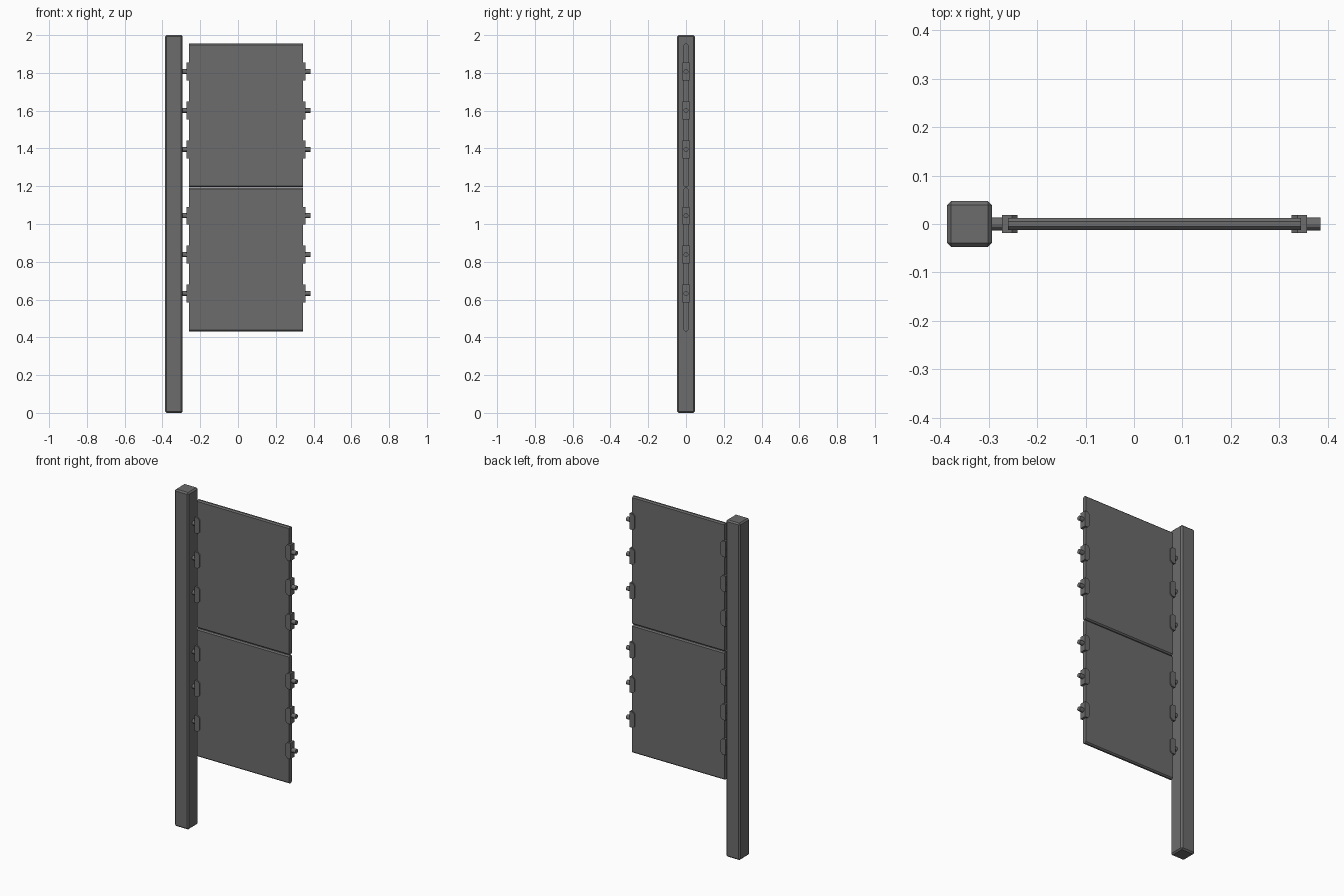
import bpy, bmesh
from math import pi
from mathutils import Matrix, Vector

cube = bpy.data.objects.get("Cube")
if cube:
    bpy.data.objects.remove(cube, do_unlink=True)

grey = bpy.data.materials.new("dark_grey")
grey.use_nodes = True
colour = (0.15, 0.15, 0.15, 1)
grey.diffuse_color = colour
grey.node_tree.nodes["Principled BSDF"].inputs["Base Color"].default_value = colour


def add_object(name, bm):
    mesh = bpy.data.meshes.new(name)
    bm.to_mesh(mesh)
    bm.free()
    mesh.materials.append(grey)
    obj = bpy.data.objects.new(name, mesh)
    bpy.context.collection.objects.link(obj)
    return obj


def box(name, low, high, bevel, picks_edge):
    """Box between two corners, chamfered on the edges the rule picks."""
    low, high = Vector(low), Vector(high)
    bm = bmesh.new()
    bmesh.ops.create_cube(bm, size=1)
    bmesh.ops.scale(bm, vec=high - low, verts=bm.verts)
    bmesh.ops.translate(bm, vec=(low + high) / 2, verts=bm.verts)
    edges = [e for e in bm.edges if picks_edge(e)]
    bmesh.ops.bevel(bm, geom=edges, offset=bevel, segments=1, affect='EDGES')
    return add_object(name, bm)


def runs_along(edge, axis):
    a, b = edge.verts
    return abs((b.co - a.co).normalized()[axis]) > 0.9


# Post
box("post", (-0.386, -0.047, 0), (-0.293, 0.047, 2), 0.008, lambda e: True)

# Panels, chamfered along their top and bottom edges
LEFT, RIGHT = -0.26, 0.345
panels = {"lower_panel": 0.432, "upper_panel": 1.195}
for name, z in panels.items():
    box(name, (LEFT, -0.012, z), (RIGHT, 0.012, z + 0.76), 0.007,
        lambda e: runs_along(e, 0))


# Clip gripping a panel edge, with a round pin pointing outward
def clip(name, edge_x, side, z):
    inner, outer = edge_x - side * 0.02, edge_x + side * 0.012
    box(name, (min(inner, outer), -0.019, z - 0.047),
        (max(inner, outer), 0.019, z + 0.047), 0.012,
        lambda e: runs_along(e, 1) and abs(e.verts[0].co.x - inner) < 0.001)
    bm = bmesh.new()
    bmesh.ops.create_cone(bm, cap_ends=True, segments=12,
                          radius1=0.013, radius2=0.013, depth=0.04)
    pin_x = edge_x + side * 0.02
    bmesh.ops.transform(bm, verts=bm.verts, matrix=Matrix.Translation(
        (pin_x, 0, z)) @ Matrix.Rotation(pi / 2, 4, 'Y'))
    add_object(name + "_pin", bm)


for name, base in panels.items():
    for i in range(3):
        z = base + 0.2 + i * 0.206
        clip(f"{name}_left_clip_{i + 1}", RIGHT, 1, z)
        clip(f"{name}_right_clip_{i + 1}", LEFT, -1, z)
